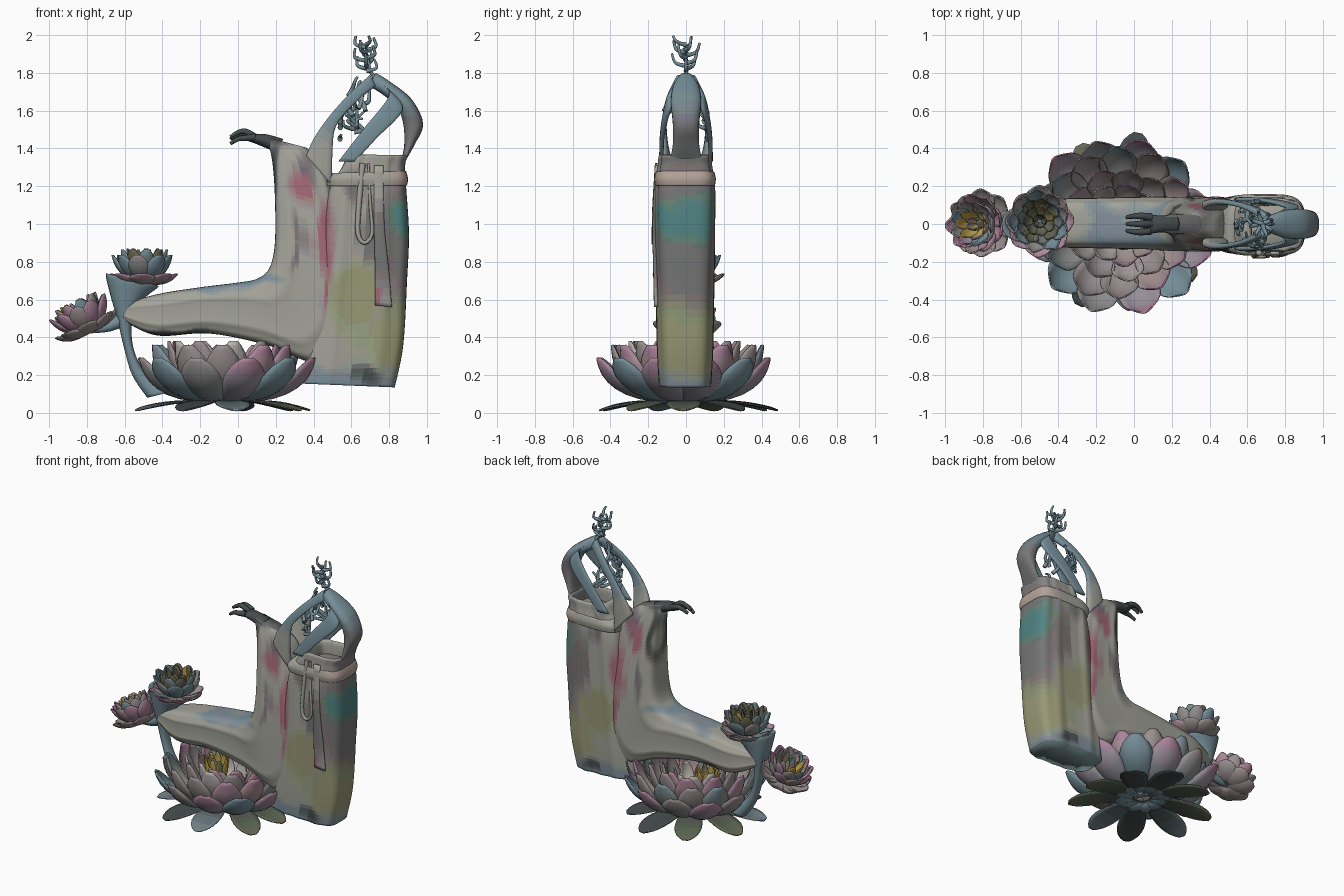
import bpy, bmesh, math, random
from mathutils import Vector, noise

if "Cube" in bpy.data.objects:
    bpy.data.objects.remove(bpy.data.objects["Cube"])
random.seed(4)

COL = {k: Vector(c) for k, c in dict(
    cloth=(.37, .37, .33), plum=(.19, .16, .17), olive=(.30, .33, .16), teal=(.08, .25, .21), red=(.36, .12, .18),
    slate=(.20, .27, .30), dark=(.06, .07, .07), tan=(.45, .38, .32), pink=(.42, .24, .31), rose=(.31, .28, .28),
    pale=(.50, .44, .43), moss=(.13, .15, .09), gold=(.45, .34, .06)).items()}
MATS = {}


def material(c):
    """Shared material for a colour, rounded so that only few are made."""
    key = tuple(round(v * 22) / 22 if v > .12 else round(v, 2) for v in c)
    if key not in MATS:
        MATS[key] = bpy.data.materials.new("paint_%d" % len(MATS))
        MATS[key].diffuse_color = (*key, 1)
    return MATS[key]


def finish(name, bm, pick, thick=0):
    """Turn a bmesh into a smooth object, colouring face i with pick(centre, i)."""
    me = bpy.data.meshes.new(name)
    slots = {}
    for i, f in enumerate(bm.faces):
        m = material(pick(f.calc_center_median(), i))
        if m not in slots:
            slots[m] = len(slots)
            me.materials.append(m)
        f.material_index = slots[m]
        f.smooth = True
    bm.to_mesh(me)
    bm.free()
    ob = bpy.data.objects.new(name, me)
    bpy.context.collection.objects.link(ob)
    if thick:
        m = ob.modifiers.new("thickness", 'SOLIDIFY')
        m.thickness, m.offset = thick, 0
    return ob


def spline(rows, k):
    """Catmull-Rom through rows of equal-length tuples."""
    out, n = [], len(rows)
    for i in range(n - 1):
        a, b, c, d = rows[max(i - 1, 0)], rows[i], rows[i + 1], rows[min(i + 2, n - 1)]
        for s in range(k):
            t = s / k
            out.append([.5 * (2 * q + (r - p) * t + (2 * p - 5 * q + 4 * r - u) * t * t
                              + (3 * q - p - 3 * r + u) * t ** 3) for p, q, r, u in zip(a, b, c, d)])
    return out + [list(rows[-1])]


def loft(name, rows, pick, n=24, k=5, power=3, fold=0):
    """Rows are (x1, z1, x2, z2, half_depth, y): a rounded section between two outline points."""
    bm, rings = bmesh.new(), []
    for x1, z1, x2, z2, b, y in spline(rows, k):
        ring = []
        for j in range(n):
            a = math.tau * j / n
            c, s = math.cos(a), math.sin(a)
            u = math.copysign(abs(c) ** (2 / power), c) / 2 + .5
            v = math.copysign(abs(s) ** (2 / power), s)
            w = 1 + fold * math.sin(u * 26 + z1 * 2) * abs(s)
            ring.append(bm.verts.new((x1 + (x2 - x1) * u, y + b * v * w, z1 + (z2 - z1) * u)))
        rings.append(ring)
    for r, q in zip(rings, rings[1:]):
        for j in range(n):
            bm.faces.new((r[j], r[(j + 1) % n], q[(j + 1) % n], q[j]))
    bm.faces.new(rings[0][::-1])
    bm.faces.new(rings[-1])
    bmesh.ops.recalc_face_normals(bm, faces=bm.faces)
    return finish(name, bm, pick)


def plain(c):
    return lambda p, i: COL[c]


def twig(name, pts, r, col):
    cu = bpy.data.curves.new(name, 'CURVE')
    cu.dimensions, cu.bevel_depth, cu.bevel_resolution, cu.use_fill_caps = '3D', r, 1, True
    for line in pts:
        sp = cu.splines.new('POLY')
        line = spline(line, 3)
        sp.points.add(len(line) - 1)
        for i, (q, p) in enumerate(zip(sp.points, line)):
            q.co = (*p, 1)
            q.radius = 1 - .6 * i / len(line)
    cu.materials.append(material(COL[col]))
    bpy.context.collection.objects.link(bpy.data.objects.new(name, cu))


def flower(name, loc, rings, tilt=0):
    """Each ring: (count, half_width, cup, root, control, tip, colours); points are (radius, height)."""
    bm, NU, NV, paint = bmesh.new(), 9, 6, []
    for ri, (cnt, w, cup, p0, p1, p2, cols) in enumerate(rings):
        for i in range(cnt):
            ph = math.tau * (i + .5 * (ri % 2)) / cnt + random.uniform(-.07, .07)
            sc, tip = random.uniform(.93, 1.03), COL[random.choice(cols)]
            grid = []
            for a in range(NU + 1):
                t = 1 - (1 - a / NU) ** 1.4          # finer rows towards the rounded tip
                r, z = [((1 - t) ** 2 * p0[d] + 2 * t * (1 - t) * p1[d] + t * t * p2[d]) for d in (0, 1)]
                dr, dz = [(1 - t) * (p1[d] - p0[d]) + t * (p2[d] - p1[d]) for d in (0, 1)]
                ln = math.hypot(dr, dz) or 1
                wid = w * (.25 + .75 * math.sin(math.pi / 2 * t / .65)) if t < .65 else \
                    w * max(.06, 1 - ((t - .65) / .35) ** 2) ** .5
                row = []
                for b in range(NV + 1):
                    v = 2 * b / NV - 1
                    e = cup * wid * v * v * min(1, t * 2)
                    R, Z, T = (r - dz / ln * e) * sc, z + dr / ln * e, v * wid
                    row.append(bm.verts.new((R * math.cos(ph) - T * math.sin(ph),
                                             R * math.sin(ph) + T * math.cos(ph), Z)))
                grid.append(row)
            for a in range(NU):
                for b in range(NV):
                    bm.faces.new((grid[a][b], grid[a + 1][b], grid[a + 1][b + 1], grid[a][b + 1]))
                    paint.append(COL[cols[0]].lerp(tip, a / (NU - 1)))
    ob = finish(name, bm, lambda p, i: paint[i], .007)
    ob.location, ob.rotation_euler = loc, (0, tilt, 0)


# large lotus seat with flat leaves underneath
flower("lotus_seat", (-.07, 0, 0), [
    (9, .09, .1, (.05, .07), (.28, .06), (.48, .012), ["dark", "moss", "slate"]),
    (12, .11, .4, (.06, .06), (.44, .05), (.49, .29), ["slate", "rose", "pink"]),
    (12, .10, .45, (.06, .07), (.40, .07), (.41, .36), ["rose", "slate", "pink"]),
    (11, .085, .45, (.06, .10), (.31, .10), (.31, .38), ["rose", "pink", "pale"]),
    (9, .07, .45, (.05, .13), (.23, .13), (.22, .36), ["rose", "pale", "pink"]),
    (7, .05, .4, (.04, .15), (.15, .15), (.14, .31), ["pale", "rose"])])
flower("lotus_stamens", (-.17, 0, .16), [(9, .03, .4, (.02, .0), (.08, .0), (.08, .18), ["gold", "gold", "moss"])])

# two smaller lotus blooms
small = [(8, .07, .3, (.02, .02), (.13, .0), (.185, .07), ["rose", "pink"]),
         (9, .055, .4, (.02, .03), (.14, .05), (.165, .17), ["slate", "rose"]),
         (9, .045, .4, (.02, .05), (.12, .08), (.125, .20), ["moss", "slate"]),
         (7, .03, .4, (.02, .08), (.08, .09), (.085, .205), ["moss", "gold"]),
         (5, .02, .4, (.01, .08), (.04, .1), (.035, .20), ["moss", "dark"])]
flower("upper_bloom", (-.50, .015, .665), small)
flower("side_bloom", (-.775, .0, .41), [(c, w, k, a, b, t, ["rose", "pink", "slate", "gold"][min(i, 3)::-1])
                                        for i, (c, w, k, a, b, t, _) in enumerate(small)], -.45)

# trumpet-shaped stalk rising from the lotus
loft("bloom_stalk", [(-.48, .08, -.36, .11, .05, 0), (-.56, .2, -.48, .2, .04, 0), (-.605, .35, -.55, .33, .04, 0),
                     (-.64, .5, -.56, .48, .055, 0), (-.675, .62, -.50, .6, .08, 0), (-.70, .735, -.42, .67, .10, 0),
                     (-.66, .71, -.48, .67, .07, 0)], plain("slate"), power=2.2)
twig("side_stalk", [[(-.6, 0, .5), (-.68, 0, .46), (-.78, 0, .44)]], .045, "slate")


def stained(base, spots):
    """Soft stains: each spot is (colour, x, z, radius_x, radius_z)."""
    def pick(p, i):
        c = COL[base].copy()
        q = p + noise.noise_vector(Vector((p.x * 7, p.y * 7, p.z * 4))) * .06
        for k, x, z, rx, rz in spots:
            d = ((q.x - x) / rx) ** 2 + ((q.z - z) / rz) ** 2
            c = c.lerp(COL[k], math.exp(-d * d))
        return c
    return pick


# robe: hollow-topped skirt, then the sleeve flowing into the lap
loft("skirt", [(.34, .155, .83, .135, .135, -.005), (.36, .32, .875, .36, .145, -.005),
               (.4, .6, .895, .7, .15, -.005), (.44, .9, .905, .95, .155, -.005), (.48, 1.17, .89, 1.2, .155, -.005),
               (.55, 1.3, .885, 1.31, .14, -.005), (.58, 1.36, .895, 1.36, .135, -.005),
               (.62, 1.35, .86, 1.35, .11, -.005), (.62, 1.22, .86, 1.22, .10, -.005)],
     stained("cloth", [("plum", .93, .9, .22, .6), ("teal", .88, 1.02, .09, .12), ("olive", .62, .62, .13, .17),
                       ("olive", .85, .38, .22, .17), ("plum", .73, .92, .05, .2), ("red", .46, .85, .05, .28),
                       ("plum", .62, 1.2, .05, .1), ("slate", .5, .14, .5, .1), ("dark", .68, .2, .08, .05)]),
     n=88, k=9, power=4, fold=.035)
loft("sleeve_and_lap", [(.15, 1.46, .36, 1.405, .05, 0), (.18, 1.34, .46, 1.3, .08, 0),
                        (.195, 1.15, .52, 1.05, .11, 0), (.195, .9, .56, .8, .135, 0), (.165, .765, .56, .45, .142, 0),
                        (.10, .71, .42, .27, .14, 0), (0, .69, .15, .36, .135, .005), (-.2, .665, -.15, .42, .13, .005),
                        (-.42, .63, -.43, .41, .12, .005), (-.6, .58, -.61, .49, .06, 0)],
     stained("cloth", [("slate", -.3, .68, .36, .04), ("slate", .06, .71, .2, .03), ("dark", .17, 1.46, .14, .06),
                       ("dark", .2, 1.25, .03, .2), ("plum", .38, 1.3, .05, .12), ("red", .34, 1.2, .06, .10),
                       ("red", .45, .92, .05, .2), ("red", .49, .65, .03, .12), ("dark", -.35, .42, .25, .025),
                       ("plum", .3, .9, .03, .15)]),
     n=72, k=10, power=4, fold=.03)
loft("waist_band", [(.47, 1.2, .895, 1.205, .158, -.005), (.47, 1.24, .90, 1.24, .163, -.005),
                    (.50, 1.27, .89, 1.28, .155, -.005)], stained("cloth", [("tan", .9, 1.24, .12, .2)]), n=48, power=4)

# hanging sash ends
loft("sash_end_wide", [(.72, 1.31, .77, 1.31, .010, -.155), (.72, 1.0, .775, 1.0, .012, -.165),
                       (.725, .75, .80, .75, .012, -.162), (.725, .57, .815, .56, .012, -.158)],
     stained("cloth", [("plum", .76, .85, .1, .25), ("red", .73, .6, .02, .06)]))
twig("sash_loop", [[(.66, -.15, 1.32), (.64, -.165, 1.1), (.635, -.17, .95), (.67, -.172, .9), (.71, -.17, .95),
                    (.70, -.165, 1.1), (.69, -.15, 1.32)]], .016, "cloth")

# hand and fingers at the end of the sleeve
loft("hand", [(.24, 1.45, .2, 1.38, .05, 0), (.15, 1.475, .13, 1.41, .045, 0), (.08, 1.475, .08, 1.43, .05, 0),
              (.05, 1.47, .05, 1.44, .03, 0)], plain("dark"), power=2)
twig("fingers", [[(.09, y, 1.46), (.04, y * 1.2, 1.49 - d), (0, y * 1.2, 1.485 - d), (-.04, y, 1.46 - d)]
                 for y, d in ((-.035, .035), (0, 0), (.035, .01))], .022, "dark")

# open shoulder frame: back arm and mirrored bands
loft("back_arm", [(.865, 1.34, .89, 1.34, .085, 0), (.88, 1.42, .935, 1.42, .07, 0), (.875, 1.53, .98, 1.53, .07, 0),
                  (.84, 1.62, .92, 1.66, .08, 0), (.76, 1.69, .81, 1.75, .07, 0), (.69, 1.73, .73, 1.80, .04, 0)],
     stained("slate", [("plum", .93, 1.46, .12, .17)]), power=2.4)
for side, s in (("left", 1), ("right", -1)):
    loft("cross_band_" + side, [(.53, 1.33, .62, 1.33, .012, .13 * s), (.67, 1.51, .73, 1.45, .012, .125 * s),
                                (.80, 1.68, .87, 1.60, .015, .09 * s), (.75, 1.75, .82, 1.70, .02, .04 * s)],
         plain("slate"))
    loft("front_band_" + side, [(.36, 1.36, .50, 1.20, .03, .10 * s), (.40, 1.45, .50, 1.38, .02, .115 * s),
                                (.475, 1.56, .52, 1.52, .014, .115 * s), (.58, 1.68, .62, 1.64, .014, .09 * s),
                                (.70, 1.79, .73, 1.73, .025, .03 * s)],
         stained("slate", [("cloth", .4, 1.3, .13, .18)]))

# broken lattice around the open chest
lines = []
for i in range(26):
    a, z = random.uniform(1.4, 4.9), random.uniform(1.44, 1.70)
    line = []
    for j in range(4):
        r = .12 * min(1, (1.84 - z) / .25)
        line.append((.66 + r * math.cos(a), r * math.sin(a), z))
        a += random.uniform(-.35, .35)
        z = min(z + random.uniform(.0, .045), 1.78)
    lines.append(line)
twig("chest_lattice", lines, .014, "slate")

# small branching crown
crown = [[(.72, 0, 1.74), (.72, .01, 1.78), (.70, 0, 1.81), (.69, 0, 1.87)]]
for i in range(11):
    a, z = i * 2.4, 1.81 + .014 * i
    c, s = math.cos(a), math.sin(a)
    crown.append([(.68, 0, z), (.675 + .03 * c, .03 * s, z + .005), (.675 + .06 * c, .06 * s, z + .02),
                  (.67 + .05 * c, .075 * s, min(z + .065, 1.995))])
twig("crown", crown, .014, "slate")

for m in bpy.data.materials:
    if m.users and not m.is_grease_pencil:
        m.use_nodes = True
        m.node_tree.nodes["Principled BSDF"].inputs["Base Color"].default_value = m.diffuse_color
